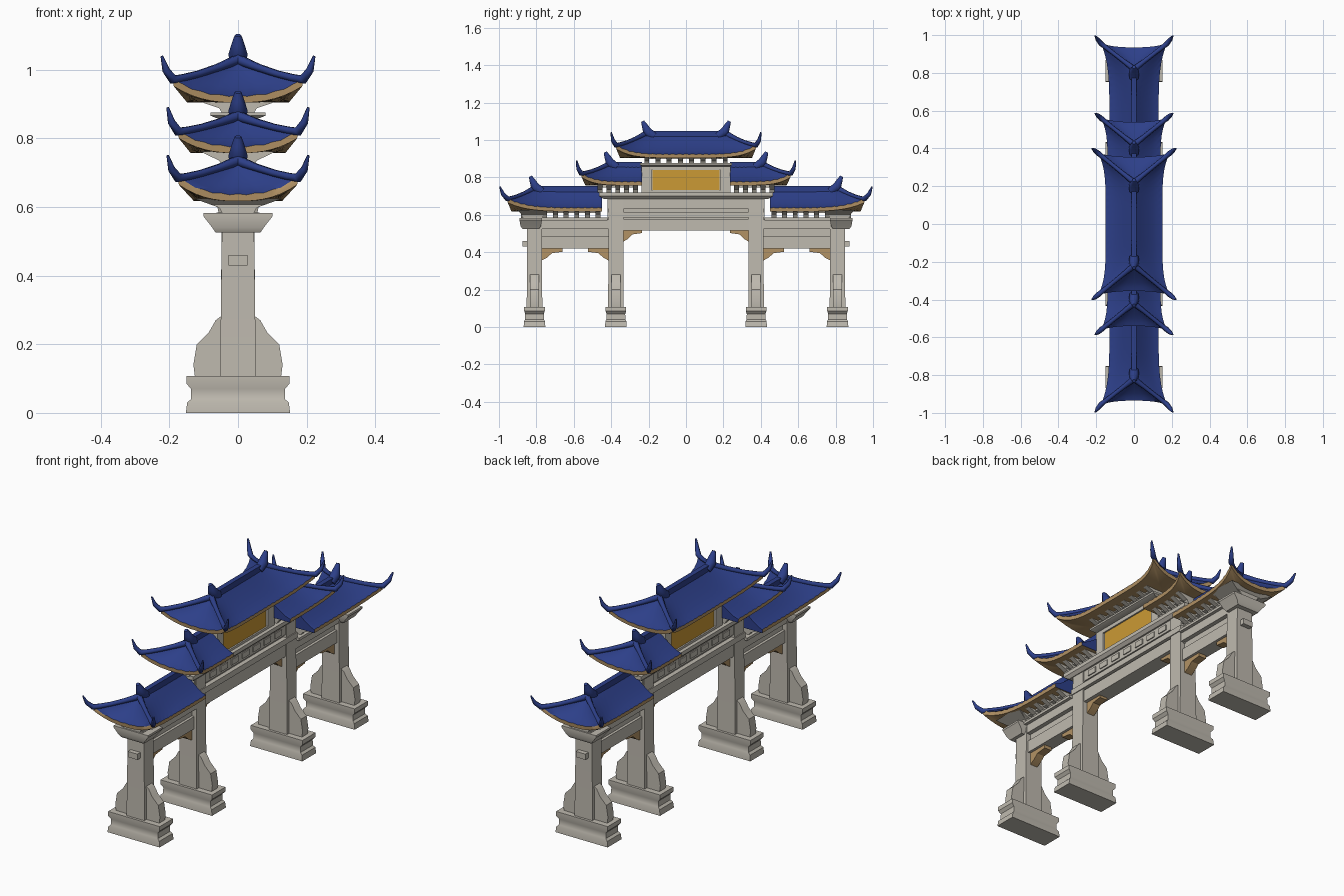
import bpy, bmesh, math
from mathutils import Vector

cube = bpy.data.objects.get("Cube")
if cube:
    bpy.data.objects.remove(cube, do_unlink=True)


def material(name, rgb):
    m = bpy.data.materials.new(name)
    m.use_nodes = True
    m.diffuse_color = (*rgb, 1)
    m.node_tree.nodes["Principled BSDF"].inputs["Base Color"].default_value = (*rgb, 1)
    return m


STONE = material("pale stone", (0.52, 0.49, 0.43))
BLUE = material("blue tile", (0.026, 0.05, 0.25))
TAN = material("tan timber", (0.45, 0.29, 0.13))
GOLD = material("gold panel", (0.60, 0.32, 0.035))


def finish(name, bm, mats, angle=40):
    bmesh.ops.recalc_face_normals(bm, faces=bm.faces)
    me = bpy.data.meshes.new(name)
    bm.to_mesh(me)
    bm.free()
    for m in mats:
        me.materials.append(m)
    ob = bpy.data.objects.new(name, me)
    bpy.context.collection.objects.link(ob)
    bpy.ops.object.select_all(action='DESELECT')
    ob.select_set(True)
    bpy.context.view_layer.objects.active = ob
    bpy.ops.object.shade_smooth_by_angle(angle=math.radians(angle))
    return ob


def loft(bm, rings):
    """Skin closed rings of equal length and cap both ends."""
    vs = [[bm.verts.new(p) for p in r] for r in rings]
    n = len(vs[0])
    for a, b in zip(vs, vs[1:]):
        for i in range(n):
            bm.faces.new((a[i], a[(i + 1) % n], b[(i + 1) % n], b[i]))
    bm.faces.new(vs[0])
    bm.faces.new(vs[-1])


def stack(name, y, levels, mat=STONE):
    """Rectangular sections (z, half x, half y) stacked upward at y."""
    bm = bmesh.new()
    loft(bm, [[(hx * a, y + hy * b, z) for a, b in ((1, 1), (-1, 1), (-1, -1), (1, -1))]
              for z, hx, hy in levels])
    return finish(name, bm, [mat], 25)


def box(name, y0, y1, z0, z1, hx, mat=STONE):
    return stack(name, (y0 + y1) / 2, [(z0, hx, abs(y1 - y0) / 2), (z1, hx, abs(y1 - y0) / 2)], mat)


def slab(name, outline, half, mat, y=None):
    """Outline in xz extruded around y, or in yz extruded around x = 0."""
    bm = bmesh.new()
    if y is None:
        loft(bm, [[(d, a, z) for a, z in outline] for d in (-half, half)])
    else:
        loft(bm, [[(a, y + d, z) for a, z in outline] for d in (-half, half)])
    return finish(name, bm, [mat], 25)


def mirrored(half):
    return half + [(-x, z) for x, z in reversed(half)]


def tube(name, pts, radii, mat=BLUE):
    """Tapered hexagonal tube along a path."""
    bm = bmesh.new()
    pts = [Vector(p) for p in pts]
    rings = []
    for i, (p, r) in enumerate(zip(pts, radii)):
        d = (pts[min(i + 1, len(pts) - 1)] - pts[max(i - 1, 0)]).normalized()
        side = d.cross(Vector((0, 0, 1))).normalized()
        up = side.cross(d)
        rings.append([p + r * (side * math.cos(k * math.pi / 3) + up * math.sin(k * math.pi / 3))
                      for k in range(6)])
    loft(bm, rings)
    return finish(name, bm, [mat], 70)


def roof(name, sign, y_in, ridge_out, y_out, w_mid, w_corner, z_ridge, z_eave, lift, tip, both=False):
    """Concave hipped roof; both ends hipped, or only the outer one."""
    ridge_in = -ridge_out if both else y_in
    n = round((y_out - y_in) / 0.018)
    m = 14
    plan = []  # eave x, eave y, ridge y, corner weight

    def side(sx, us):
        for u in us:
            c = abs(2 * u - 1) ** 5 if both else u ** 5
            plan.append((sx * (w_mid + (w_corner - w_mid) * c), y_in + (y_out - y_in) * u,
                         ridge_in + (ridge_out - ridge_in) * u, c))

    def end(s, y, ry):
        for k in range(1, m):
            u = s * (1 - 2 * k / m)
            c = abs(u) ** 2.5
            plan.append((w_corner * u, y - math.copysign(0.02 * (1 - c), y), ry, c))

    fr = [i / n for i in range(n + 1)]
    side(1, fr)
    end(1, y_out, ridge_out)
    side(-1, fr[::-1])
    if both:
        end(-1, y_in, ridge_in)

    def surface(p, t, i=0):
        ex, ey, ry, c = p
        ze = z_eave + lift * c
        z = ze + (z_ridge - ze) * (1 - t) ** 1.4 + 0.0035 * t * (i % 2)
        return (ex * t, (ry + (ey - ry) * t) * sign, z)

    def soffit(p, t):
        ex, ey, ry, c = p
        return (ex * t, (ry + (ey - ry) * t) * sign, z_eave - 0.018 + lift * c * t ** 3)

    rings = [[surface(p, k / 6, i) for i, p in enumerate(plan)] for k in range(7)]
    rings += [[soffit(p, t) for p in plan] for t in (0.985, 0.7, 0.35, 0)]
    bm = bmesh.new()
    vs = [[bm.verts.new(q) for q in r] for r in rings]
    cnt = len(plan)
    for k, (a, b) in enumerate(zip(vs, vs[1:])):
        for i in range(cnt if both else cnt - 1):
            j = (i + 1) % cnt
            bm.faces.new((a[i], a[j], b[j], b[i])).material_index = int(k >= 6)
    bmesh.ops.remove_doubles(bm, verts=bm.verts, dist=0.0004)
    bmesh.ops.holes_fill(bm, edges=[e for e in bm.edges if e.is_boundary], sides=0)
    finish(name, bm, [BLUE, TAN], 45)

    # ridge beam, upswept hip ribs and ridge finials
    box(name + "_ridge", sign * ridge_in, sign * ridge_out, z_ridge - 0.02, z_ridge + 0.018, 0.013, BLUE)
    for e in ((1, -1) if both else (sign,)):
        r, ex = ridge_out * e, tip[1] * e
        tube(name + "_finial", [(0, r - 0.05 * e, z_ridge - 0.01), (0, r - 0.012 * e, z_ridge + 0.015),
                                (0, r, z_ridge + 0.045), (0, r + 0.012 * e, z_ridge + 0.07)],
             (0.024, 0.028, 0.019, 0.01))
        for sx in (1, -1):
            corner = (w_corner * sx, y_out * e * sign, ridge_out * e * sign, 1)
            path = [surface(corner, t) for t in (0, 0.3, 0.6, 0.85, 1)]
            path.append(((w_corner + tip[0]) / 2 * sx + 0.004 * sx, (y_out + tip[1]) / 2 * e + 0.004 * e,
                         z_eave + lift + (tip[2] - z_eave - lift) * 0.4))
            path.append((tip[0] * sx, ex, tip[2]))
            tube(name + "_hip_rib", path, (0.016, 0.012, 0.011, 0.012, 0.014, 0.011, 0.004))


def bracket_row(name, y0, y1, count, z0, z1, reach):
    """Row of flared eave brackets."""
    for i in range(count):
        y = y0 + (y1 - y0) * i / (count - 1)
        h = z1 - z0
        slab(name, mirrored([(0.045, z0), (0.055, z0 + h * 0.4), (reach * 0.8, z0 + h * 0.75), (reach, z1)]),
             0.013, STONE, y)
    box(name + "_core", y0, y1, z0 + (z1 - z0) * 0.65, z1, reach * 0.55)


# Roofs
roof("top_roof", 1, -0.375, 0.22, 0.375, 0.15, 0.19, 1.03, 0.922, 0.05, (0.222, 0.40, 1.04), True)
bracket_row("top_bracket", -0.21, 0.21, 8, 0.872, 0.912, 0.12)

FIN = mirrored([(0.125, 0.10), (0.13, 0.14), (0.12, 0.20), (0.085, 0.235), (0.065, 0.27), (0.045, 0.285)])

for s in (1, -1):
    roof("middle_roof", s, 0.235, 0.42, 0.56, 0.14, 0.175, 0.865, 0.775, 0.045, (0.205, 0.585, 0.89))
    roof("lower_roof", s, 0.45, 0.82, 0.955, 0.13, 0.175, 0.735, 0.635, 0.05, (0.205, 0.995, 0.75))
    bracket_row("middle_bracket", s * 0.27, s * 0.46, 5, 0.718, 0.762, 0.11)
    bracket_row("lower_bracket", s * 0.47, s * 0.87, 8, 0.582, 0.622, 0.11)

    # Columns with waisted plinths and scrolled buttresses
    for y, top in ((0.375, 0.70), (0.81, 0.60)):
        stack("plinth", s * y, [(0, 0.152, 0.058), (0.03, 0.148, 0.056), (0.04, 0.137, 0.051),
                                (0.07, 0.137, 0.05), (0.085, 0.15, 0.055), (0.108, 0.15, 0.055)])
        stack("column", s * y, [(0.10, 0.052, 0.042), (0.30, 0.05, 0.04), (top, 0.046, 0.04)])
        slab("buttress", FIN, 0.024, STONE, s * y)
    stack("outer_capital", s * 0.83, [(0.525, 0.065, 0.045), (0.54, 0.075, 0.055),
                                      (0.572, 0.10, 0.06), (0.582, 0.10, 0.06)])
    stack("outer_neck", s * 0.82, [(0.575, 0.055, 0.05), (0.60, 0.06, 0.055), (0.625, 0.13, 0.085)])
    box("beam_end", s * 0.80, s * 0.875, 0.43, 0.46, 0.028)

    # Side bay beams
    box("side_infill", s * 0.375, s * 0.81, 0.44, 0.58, 0.022)
    box("side_lower_beam", s * 0.375, s * 0.81, 0.42, 0.485, 0.036)
    box("side_upper_beam", s * 0.375, s * 0.86, 0.525, 0.575, 0.045)
    box("side_ledge", s * 0.42, s * 0.88, 0.57, 0.584, 0.062)

    # Spandrel brackets
    for a, b, z, mat in ((0.772, 0.66, 0.42, TAN), (0.413, 0.525, 0.42, TAN), (0.337, 0.235, 0.52, TAN)):
        mid = (a + b) / 2
        slab("spandrel_bracket", [(s * a, z), (s * b, z), (s * b, z - 0.018), (s * mid, z - 0.025),
                                  (s * (a + mid) / 2, z - 0.05), (s * a, z - 0.065)], 0.022, mat)
    # Panel frame posts
    box("panel_post", s * 0.185, s * 0.238, 0.70, 0.87, 0.046)

# Centre bay
box("centre_infill", -0.42, 0.42, 0.52, 0.70, 0.028)
box("centre_lower_beam", -0.375, 0.375, 0.515, 0.578, 0.042)
box("centre_plate", -0.42, 0.42, 0.585, 0.615, 0.052)
box("centre_upper_beam", -0.42, 0.42, 0.63, 0.685, 0.042)
stack("centre_cornice", 0, [(0.685, 0.05, 0.44), (0.70, 0.065, 0.465), (0.72, 0.065, 0.465)])
for i in range(7):
    y = -0.27 + 0.09 * i
    box("carved_relief", y - 0.028, y + 0.028, 0.643, 0.672, 0.047)

# Gold inscription panel and its frame
box("panel_wall", -0.235, 0.235, 0.70, 0.87, 0.034)
box("gold_panel", -0.178, 0.178, 0.73, 0.838, 0.038, GOLD)
box("panel_sill", -0.235, 0.235, 0.715, 0.732, 0.046)
box("panel_head", -0.235, 0.235, 0.838, 0.862, 0.046)
stack("top_ledge", 0, [(0.858, 0.06, 0.235), (0.866, 0.08, 0.245), (0.876, 0.08, 0.245)])
